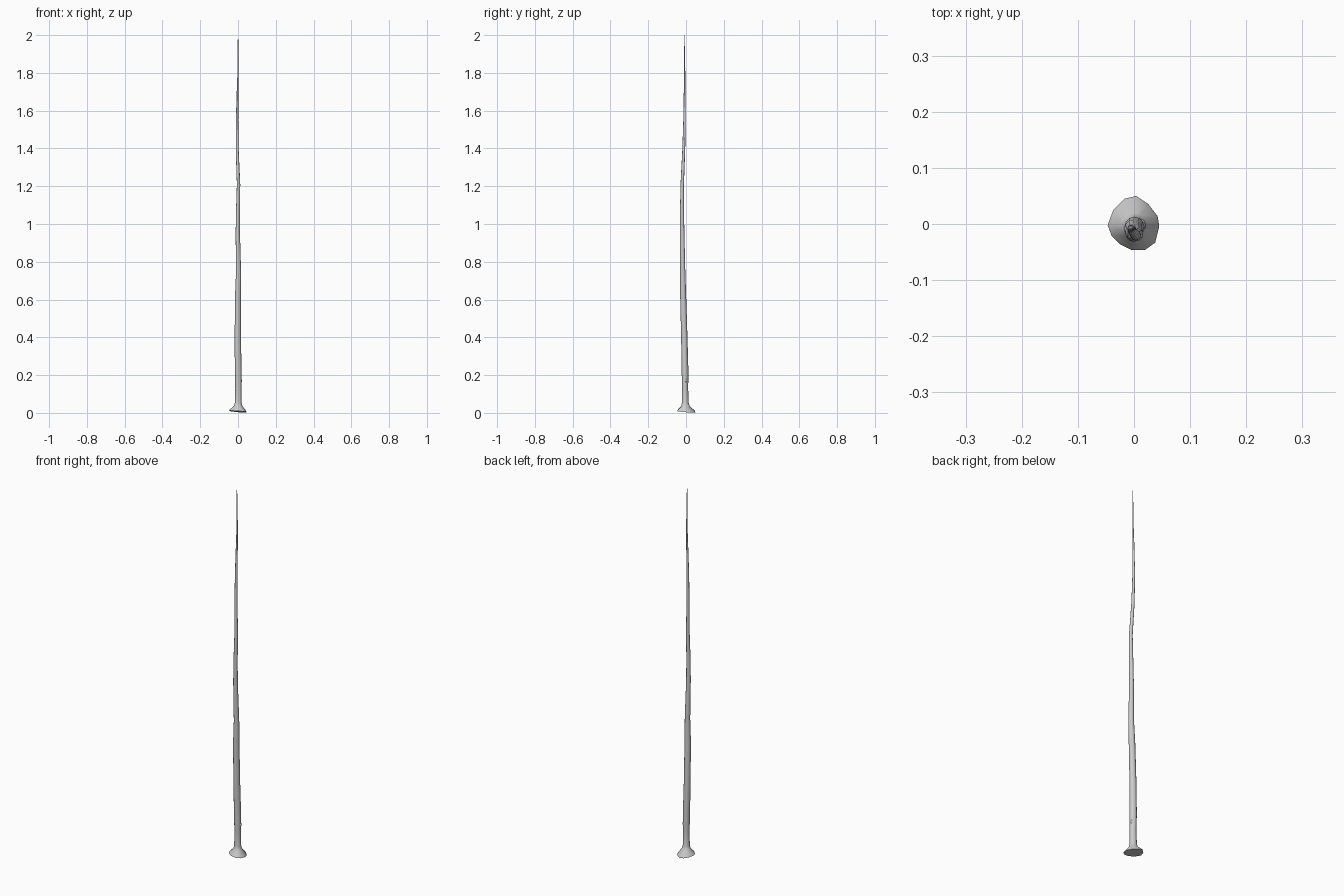
import bpy, bmesh, math
from mathutils import Vector

if "Cube" in bpy.data.objects:
    bpy.data.objects.remove(bpy.data.objects["Cube"])

SIDES = 12


def loft(name, rings):
    """Skin a list of vertex rings into a capped tube."""
    bm = bmesh.new()
    loops = [[bm.verts.new(p) for p in ring] for ring in rings]
    for a, b in zip(loops, loops[1:]):
        n = len(a)
        for i in range(n):
            bm.faces.new((a[i], a[(i + 1) % n], b[(i + 1) % n], b[i]))
    bm.faces.new(loops[0][::-1])
    bm.faces.new(loops[-1])
    bmesh.ops.recalc_face_normals(bm, faces=bm.faces)
    me = bpy.data.meshes.new(name)
    bm.to_mesh(me)
    bm.free()
    ob = bpy.data.objects.new(name, me)
    bpy.context.collection.objects.link(ob)
    bpy.ops.object.select_all(action='DESELECT')
    ob.select_set(True)
    bpy.context.view_layer.objects.active = ob
    bpy.ops.object.shade_smooth_by_angle(angle=math.radians(50))
    return ob


def ring(x, y, z, r):
    return [(x + r * math.cos(2 * math.pi * i / SIDES),
             y + r * math.sin(2 * math.pi * i / SIDES), z) for i in range(SIDES)]


# Irregular flared foot with a slightly tilted underside
foot = [(0.045, -0.004), (0.042, 0.014), (0.025, 0.036), (0.004, 0.050),
        (-0.017, 0.045), (-0.037, 0.025), (-0.047, -0.002), (-0.040, -0.021),
        (-0.025, -0.036), (-0.005, -0.046), (0.020, -0.046), (0.038, -0.033)]
foot_ring = [(x, y, 0.007 - 0.08 * x - 0.07 * y) for x, y in foot]
rim_ring = [(x * 0.93, y * 0.93, 0.015 - 0.06 * x - 0.05 * y) for x, y in foot]

# Wavering, tapering stem: x, y, z, radius
stem = [(0.001, -0.003, 0.036, 0.0225), (0.001, -0.004, 0.055, 0.0175),
        (0.002, -0.005, 0.13, 0.0165), (0.001, -0.005, 0.22, 0.0178),
        (-0.001, -0.009, 0.40, 0.0168), (0.000, -0.015, 0.62, 0.0158),
        (0.003, -0.017, 0.74, 0.0135), (-0.001, -0.020, 0.95, 0.0115),
        (0.000, -0.021, 1.07, 0.0105), (0.003, -0.020, 1.21, 0.009),
        (-0.004, -0.012, 1.39, 0.0077), (-0.005, -0.008, 1.55, 0.0063),
        (-0.002, -0.007, 1.70, 0.0048), (0.000, -0.007, 1.79, 0.0034),
        (0.000, -0.008, 1.90, 0.0024), (0.000, -0.009, 2.00, 0.0010)]
loft("stem", [foot_ring, rim_ring] + [ring(*s) for s in stem])

# Small low knot on the right of the stem
axis = Vector((0.95, 0.3, 0.1)).normalized()
side = axis.orthogonal().normalized()
up = axis.cross(side)
base = Vector((0.002, -0.005, 0.17))
knot = []
for dist, r in ((0.010, 0.012), (0.017, 0.008), (0.019, 0.004)):
    knot.append([base + axis * dist + r * (side * math.cos(a) + up * math.sin(a))
                 for a in [2 * math.pi * i / 7 for i in range(7)]])
loft("knot", knot)
